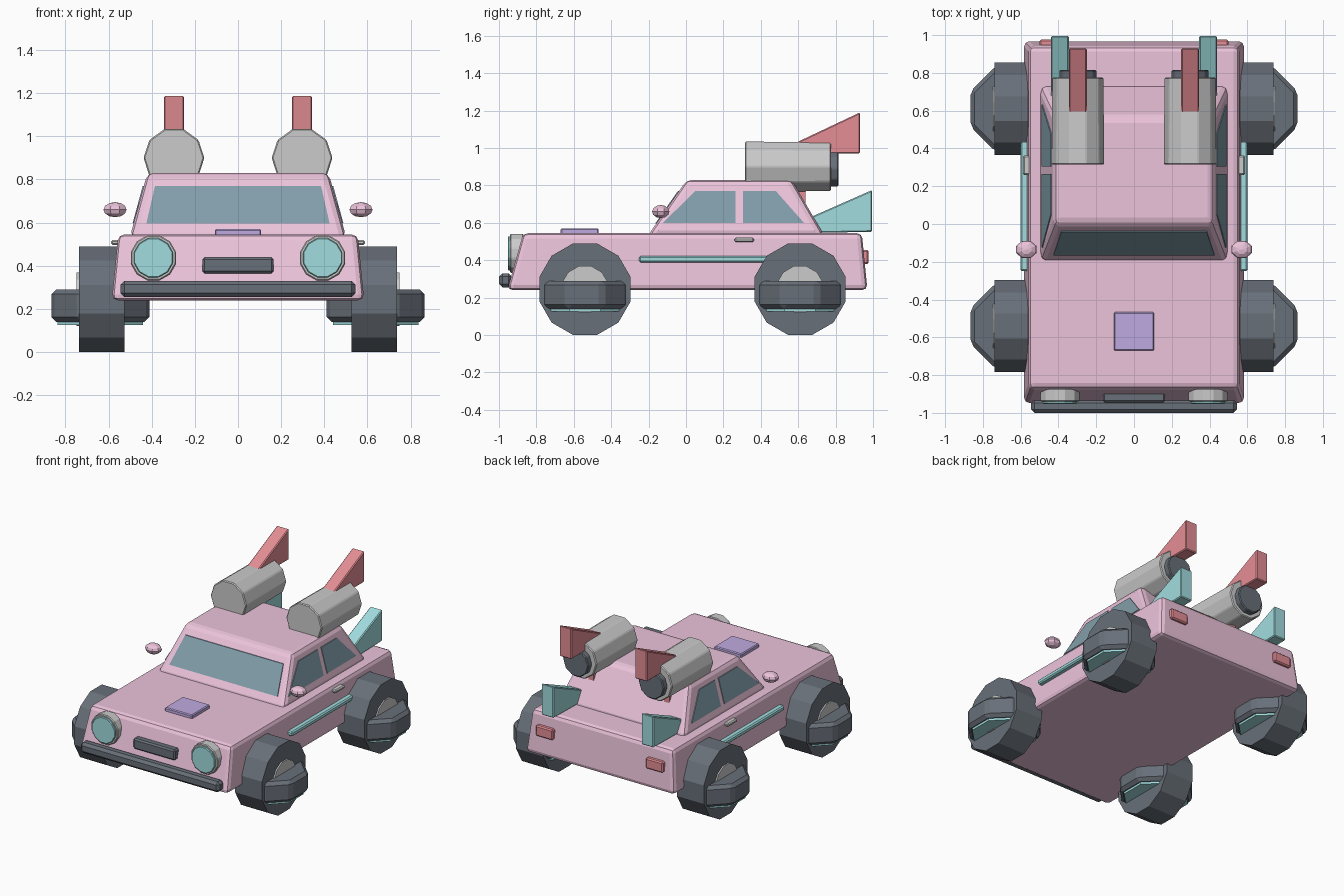
import bpy, bmesh, math
from mathutils import Matrix

if "Cube" in bpy.data.objects:
    bpy.data.objects.remove(bpy.data.objects["Cube"])

COL = dict(pink=(.84, .55, .71), dark=(.14, .16, .19), teal=(.36, .72, .74),
           red=(.78, .27, .3), glass=(.22, .34, .4), purple=(.52, .4, .75))
MATS = {}
for key, c in COL.items():
    MATS[key] = bpy.data.materials.new(key)
    MATS[key].diffuse_color = (*c, 1)


def finish(name, bm, col=None, bevel=0, segs=1):
    bmesh.ops.recalc_face_normals(bm, faces=bm.faces)
    me = bpy.data.meshes.new(name)
    bm.to_mesh(me)
    bm.free()
    ob = bpy.data.objects.new(name, me)
    bpy.context.collection.objects.link(ob)
    if col:
        me.materials.append(MATS[col])
    if bevel:
        b = ob.modifiers.new("bevel", 'BEVEL')
        b.width, b.segments = bevel, segs
    return ob


def loft(name, a, b, col=None, bevel=0, segs=1):
    """Solid between two matching outlines."""
    bm = bmesh.new()
    A, B = [bm.verts.new(p) for p in a], [bm.verts.new(p) for p in b]
    bm.faces.new(A)
    bm.faces.new(B)
    for i in range(len(A)):
        j = (i + 1) % len(A)
        bm.faces.new((A[i], A[j], B[j], B[i]))
    return finish(name, bm, col, bevel, segs)


def rect(x0, x1, y0, y1, z):
    return [(x0, y0, z), (x1, y0, z), (x1, y1, z), (x0, y1, z)]


def box(name, x0, x1, y0, y1, z0, z1, col=None, bevel=0):
    return loft(name, rect(x0, x1, y0, y1, z0), rect(x0, x1, y0, y1, z1), col, bevel)


def cyl(name, loc, r, depth, axis, n, col=None, bevel=0, r2=None):
    """Cylinder; r is the radius at the low end of the axis."""
    bm = bmesh.new()
    bmesh.ops.create_cone(bm, cap_ends=True, segments=n, radius1=r,
                          radius2=r2 or r, depth=depth)
    rot = {'x': Matrix.Rotation(math.pi / 2, 4, 'Y'),
           'y': Matrix.Rotation(-math.pi / 2, 4, 'X'), 'z': Matrix()}[axis]
    spin = Matrix.Rotation(math.pi / n, 4, 'Z')
    bmesh.ops.transform(bm, matrix=Matrix.Translation(loc) @ rot @ spin, verts=bm.verts)
    return finish(name, bm, col, bevel)


def side_profile(name, pts, x0, x1, col, bevel=0):
    return loft(name, [(x0, y, z) for y, z in pts], [(x1, y, z) for y, z in pts], col, bevel)


# body and cabin
loft("body", rect(-.585, .585, -.955, .97, .24), rect(-.555, .555, -.87, .94, .545), "pink", .028, 2)
loft("cabin", rect(-.502, .502, -.205, .74, .53), rect(-.42, .42, .005, .565, .83), "pink", .03, 2)


# windows follow the slope of the cabin walls
def front_y(z):
    return -.205 + .7 * (z - .53)


def side_x(z):
    return .502 - .273 * (z - .53)


def shield(off):
    return [(x, front_y(z) + off, z) for x, z in
            ((-.425, .595), (.425, .595), (.385, .77), (-.385, .77))]


loft("windshield", shield(-.006), shield(.02), "glass")

# front details
box("front_bumper", -.545, .545, -1.0, -.93, .255, .33, "dark", .018)
box("grille", -.165, .165, -.945, -.88, .365, .44, "dark", .01)
box("hood_panel", -.107, .107, -.67, -.467, .53, .57, "purple", .006)

for s, side in ((1, "right"), (-1, "left")):
    # side windows
    for nm, pts in (("front", ((-.125, .598), (.265, .598), (.265, .77), (.05, .77))),
                    ("rear", ((.305, .598), (.632, .598), (.48, .77), (.305, .77)))):
        loft(f"{nm}_window_{side}", [(s * (side_x(z) + .005), y, z) for y, z in pts],
             [(s * (side_x(z) - .02), y, z) for y, z in pts], "glass")

    # headlights, tail lights, trim, handles
    cyl(f"headlight_rim_{side}", (s * .392, -.905, .437), .108, .07, 'y', 12, None, .005)
    cyl(f"headlight_lens_{side}", (s * .392, -.925, .437), .094, .055, 'y', 12, "teal", .004)
    box(f"tail_light_{side}", s * .365, s * .5, .93, .977, .38, .455, "red", .008)
    box(f"side_stripe_{side}", s * .55, s * .602, -.25, .44, .388, .422, "teal", .008)
    box(f"door_handle_{side}", s * .54, s * .588, .26, .363, .496, .52, None, .007)

    # mirror
    bm = bmesh.new()
    bmesh.ops.create_uvsphere(bm, u_segments=8, v_segments=6, radius=1)
    bmesh.ops.transform(bm, matrix=Matrix.Translation((s * .57, -.135, .66)) @
                        Matrix.Diagonal((.058, .05, .035, 1)) @
                        Matrix.Rotation(math.pi / 8, 4, 'Z'), verts=bm.verts)
    finish(f"mirror_{side}", bm, "pink")

    # roof thrusters with nozzle, fin and strut
    cx = s * .297
    cyl(f"thruster_{side}", (cx, .545, .9), .141, .46, 'y', 10, None, .006, .137)
    cyl(f"nozzle_{side}", (cx, .78, .89), .1, .07, 'y', 10, "dark", .006)
    side_profile(f"thruster_fin_{side}", ((.57, 1.02), (.93, 1.19), (.93, .97), (.6, .97)),
                 cx - .047, cx + .047, "red", .006)
    box(f"thruster_strut_{side}", cx - .02, cx + .02, .59, .64, .66, .82, "red")

    # tail fins
    side_profile(f"tail_fin_{side}", ((.62, .61), (.995, .775), (.995, .552), (.64, .545)),
                 s * .345, s * .44, "teal", .006)

    # wheels: tyre, cap, and a flat-lying hub drum with a teal underside
    for y, end in ((-.54, "front"), (.61, "rear")):
        x = s * .632
        cyl(f"{end}_tyre_{side}", (x, y, .245), .2525, .212, 'x', 12, "dark")
        cyl(f"{end}_wheel_cap_{side}", (s * .72, y, .245), .128, .055, 'x', 12)
        cyl(f"{end}_hub_drum_{side}", (s * .638, y, .215), .246, .15, 'z', 8, "dark", .022)
        cyl(f"{end}_hub_plate_{side}", (s * .638, y, .145), .215, .04, 'z', 8, "teal")

for m in bpy.data.materials:
    if m.users and not m.is_grease_pencil:
        m.use_nodes = True
        m.node_tree.nodes["Principled BSDF"].inputs["Base Color"].default_value = m.diffuse_color
